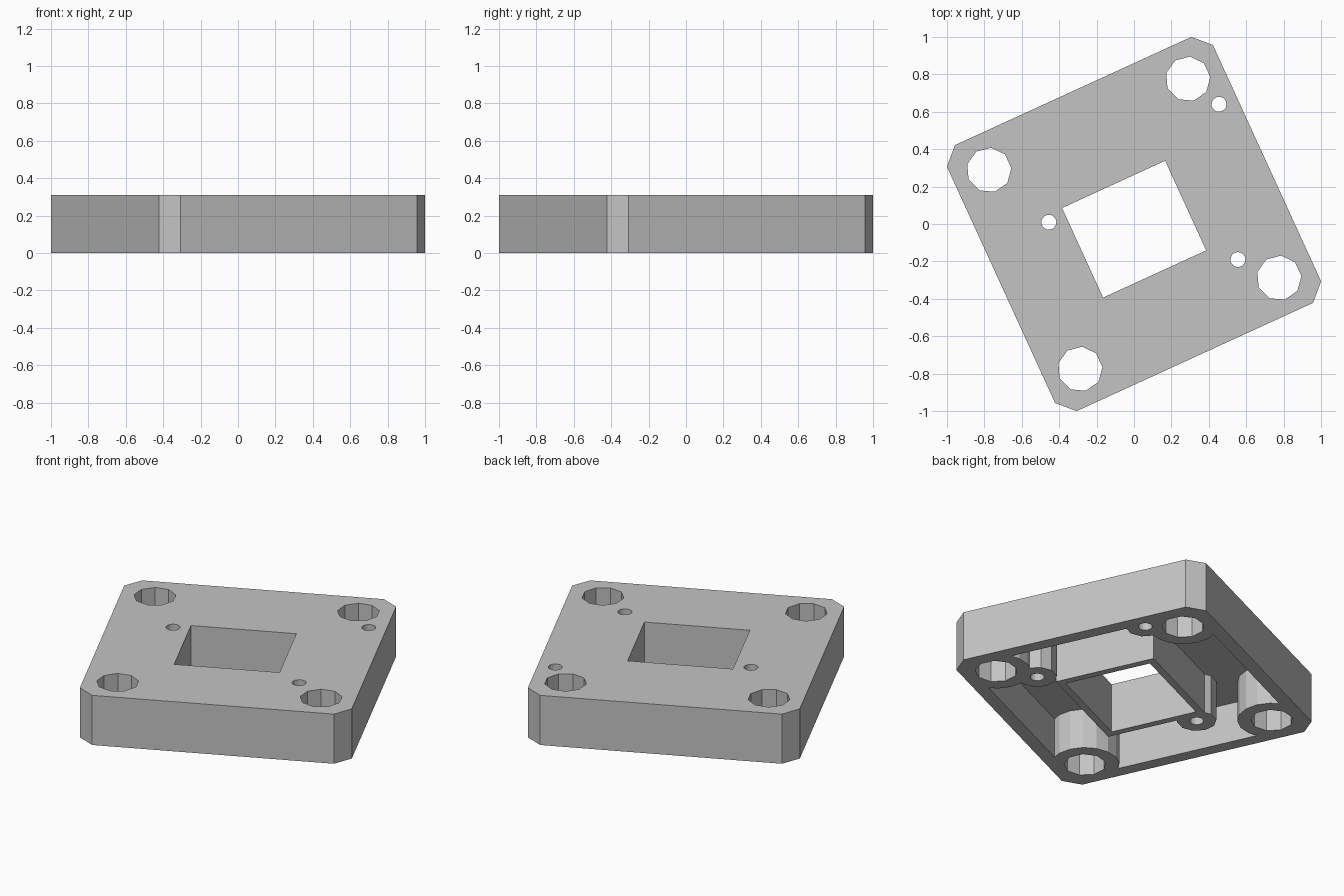
import bpy, bmesh, math

old = bpy.data.objects.get("Cube")
if old:
    bpy.data.objects.remove(old, do_unlink=True)

HEIGHT, HALF, CHAMFER = 0.31, 0.782, 0.087
WALL, CEILING, TUBE_WALL = 0.078, 0.25, 0.042
TILT = math.radians(24.6)
HOLE_PITCH = 0.585
SMALL_HOLES = [(0.68, 0.393), (-0.41, 0.198), (0.426, -0.404)]
WINDOW = (-0.314, 0.292, -0.289, 0.238)

gray = bpy.data.materials.new("light gray plastic")
gray.use_nodes = True
color = (0.55, 0.55, 0.55, 1)
gray.diffuse_color = color
gray.node_tree.nodes["Principled BSDF"].inputs["Base Color"].default_value = color


def prism(name, points, z0, z1):
    """Extrude a flat outline from z0 to z1."""
    bm = bmesh.new()
    face = bm.faces.new([bm.verts.new((x, y, z0)) for x, y in points])
    up = bmesh.ops.extrude_face_region(bm, geom=[face])["geom"]
    bmesh.ops.translate(bm, vec=(0, 0, z1 - z0),
                        verts=[v for v in up if isinstance(v, bmesh.types.BMVert)])
    bmesh.ops.recalc_face_normals(bm, faces=bm.faces)
    mesh = bpy.data.meshes.new(name)
    bm.to_mesh(mesh)
    bm.free()
    mesh.materials.append(gray)
    obj = bpy.data.objects.new(name, mesh)
    bpy.context.collection.objects.link(obj)
    return obj


def ring(center, radius, sides, start=0):
    return [(center[0] + radius * math.cos(start + math.tau * i / sides),
             center[1] + radius * math.sin(start + math.tau * i / sides))
            for i in range(sides)]


def rect(x0, x1, y0, y1, grow=0):
    return [(x0 - grow, y0 - grow), (x1 + grow, y0 - grow),
            (x1 + grow, y1 + grow), (x0 - grow, y1 + grow)]


def cut(target, cutter):
    """Subtract the cutter and discard it."""
    cutter.hide_render = True
    mod = target.modifiers.new("cut", "BOOLEAN")
    mod.operation, mod.solver, mod.object = "DIFFERENCE", "EXACT", cutter
    bpy.context.view_layer.objects.active = target
    bpy.ops.object.modifier_apply(modifier=mod.name)
    bpy.data.objects.remove(cutter, do_unlink=True)


corners = [(x * HOLE_PITCH, y * HOLE_PITCH) for x in (-1, 1) for y in (-1, 1)]

# Plate with chamfered corners
inset = HALF - CHAMFER
outline = []
for sx, sy in ((1, 1), (-1, 1), (-1, -1), (1, -1)):
    pair = [(sx * HALF, sy * inset), (sx * inset, sy * HALF)]
    outline += pair if sx * sy > 0 else pair[::-1]
plate = prism("mounting_plate", outline, 0, HEIGHT)

# Underside pocket, leaving the window tube and the screw bosses standing
inner = HALF - WALL
pocket = prism("pocket_cutter", rect(-inner, inner, -inner, inner), -0.05, CEILING)
low, high = -0.1, CEILING + 0.05
cut(pocket, prism("window_tube", rect(*WINDOW, TUBE_WALL), low, high))
for c in corners:
    cut(pocket, prism("corner_boss", ring(c, 0.195, 16), low, high))
for c in SMALL_HOLES:
    cut(pocket, prism("small_boss", ring(c, 0.112, 10), low, high))
cut(plate, pocket)

# Through openings
low, high = -0.1, HEIGHT + 0.1
cut(plate, prism("window_cutter", rect(*WINDOW), low, high))
for c in corners:
    cut(plate, prism("corner_hole", ring(c, 0.12, 9, math.radians(20)), low, high))
for c in SMALL_HOLES:
    cut(plate, prism("small_hole", ring(c, 0.04, 16), low, high))

plate.rotation_euler.z = TILT
